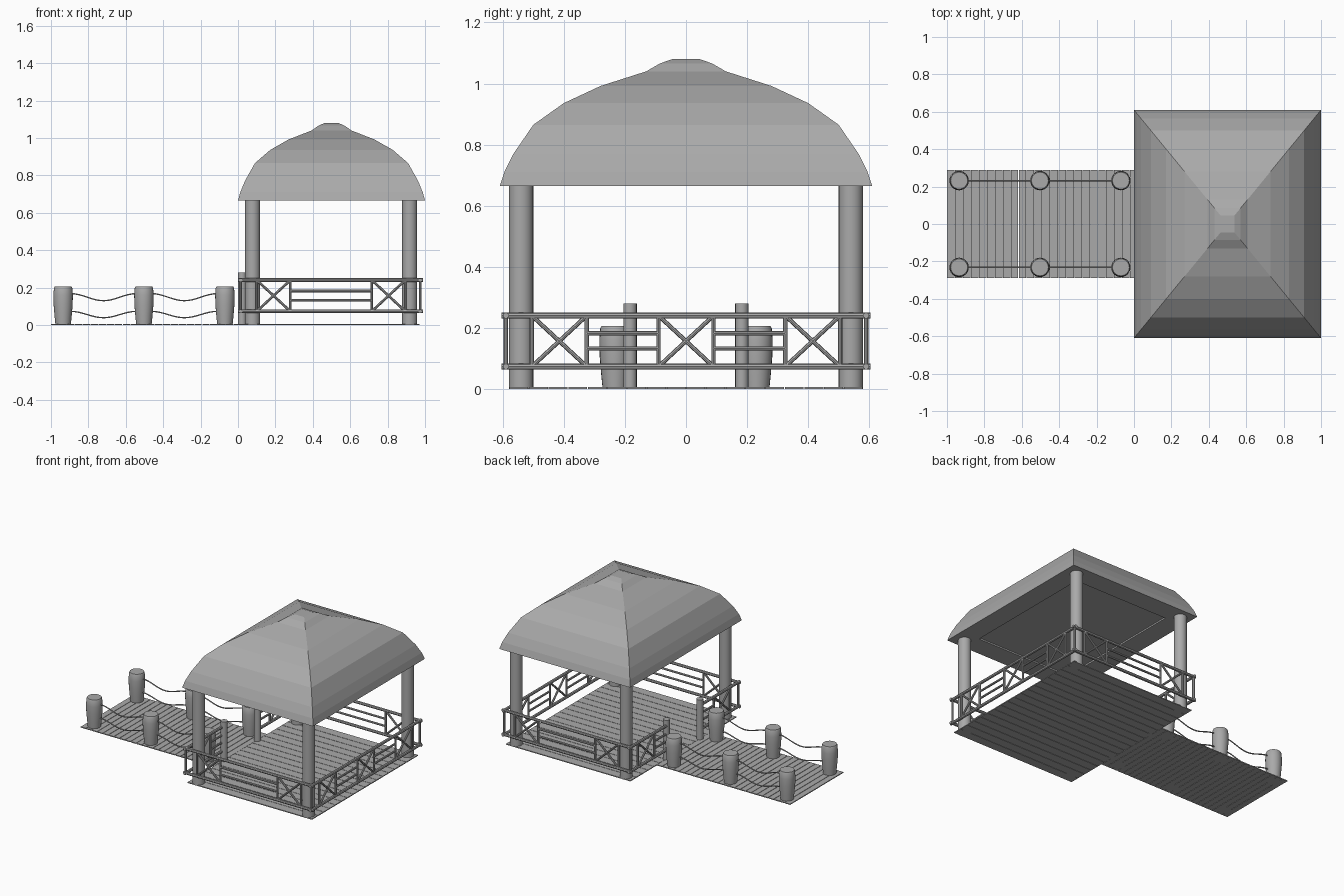
import bpy, bmesh, math
from mathutils import Vector

if "Cube" in bpy.data.objects:
    bpy.data.objects.remove(bpy.data.objects["Cube"])

grey = bpy.data.materials.new("plain_grey")
grey.use_nodes = True
grey.diffuse_color = (0.4, 0.4, 0.4, 1)
grey.node_tree.nodes["Principled BSDF"].inputs["Base Color"].default_value = (0.4, 0.4, 0.4, 1)


def finish(name, bm, smooth=False):
    mesh = bpy.data.meshes.new(name)
    bmesh.ops.recalc_face_normals(bm, faces=bm.faces)
    bm.to_mesh(mesh)
    bm.free()
    mesh.materials.append(grey)
    obj = bpy.data.objects.new(name, mesh)
    bpy.context.collection.objects.link(obj)
    if smooth:
        bpy.ops.object.select_all(action="DESELECT")
        obj.select_set(True)
        bpy.context.view_layer.objects.active = obj
        bpy.ops.object.shade_smooth_by_angle(angle=math.radians(40))
    return obj


def add_box(bm, low, high):
    low, high = Vector(low), Vector(high)
    made = bmesh.ops.create_cube(bm, size=1)
    bmesh.ops.scale(bm, vec=high - low, verts=made["verts"])
    bmesh.ops.translate(bm, vec=(low + high) / 2, verts=made["verts"])


def add_tube(bm, a, b, radius, sides=8):
    a, b = Vector(a), Vector(b)
    made = bmesh.ops.create_cone(bm, cap_ends=True, segments=sides, radius1=radius,
                                 radius2=radius, depth=(b - a).length)
    turn = (b - a).to_track_quat("Z", "Y").to_matrix()
    bmesh.ops.rotate(bm, matrix=turn, verts=made["verts"])
    bmesh.ops.translate(bm, vec=(a + b) / 2, verts=made["verts"])


def loft(bm, rings, cap_start=True, cap_end=True):
    loops = [[bm.verts.new(p) for p in ring] for ring in rings]
    n = len(loops[0])
    for low, high in zip(loops, loops[1:]):
        for i in range(n):
            j = (i + 1) % n
            bm.faces.new((low[i], low[j], high[j], high[i]))
    if cap_start:
        bm.faces.new(loops[0][::-1])
    if cap_end:
        bm.faces.new(loops[-1])


# Floor boards: pavilion boards run lengthwise, walkway boards run across
def boards(name, x0, x1, y0, y1, count, across):
    bm = bmesh.new()
    start, end = (x0, x1) if across else (y0, y1)
    step, gap = (end - start) / count, 0.0015
    for i in range(count):
        a, b = start + i * step + gap, start + (i + 1) * step - gap
        if across:
            add_box(bm, (a, y0, 0), (b, y1, 0.006))
        else:
            add_box(bm, (x0, a, 0), (x1, b, 0.006))
    finish(name, bm)


boards("pavilion_deck", 0.02, 0.97, -0.58, 0.58, 18, False)
boards("walkway_deck", -1, 0.02, -0.29, 0.29, 24, True)


# Roof: stacked rectangles with a small cap, and a recessed ceiling in the eaves
def rectangle(half_x, half_y, z):
    return [(0.5 + sx * half_x, sy * half_y, z)
            for sx, sy in ((-1, -1), (1, -1), (1, 1), (-1, 1))]


profile = [(0.61, 0.665), (0.595, 0.71), (0.565, 0.77), (0.5, 0.865), (0.4, 0.936),
           (0.28, 0.992), (0.13, 1.04), (0.085, 1.066), (0.045, 1.08)]
bm = bmesh.new()
rings = [rectangle(0.36, 0.47, 0.675), rectangle(0.36, 0.47, 0.665)]
rings += [rectangle(h * 0.5 / 0.61, h, z) for h, z in profile]
loft(bm, rings)
finish("roof", bm)

# Corner columns and entrance posts
for side, sy in (("right", -1), ("left", 1)):
    for place, x in (("inner", 0.078), ("outer", 0.918)):
        bm = bmesh.new()
        add_tube(bm, (x, sy * 0.54, 0), (x, sy * 0.54, 0.67), 0.04, 24)
        finish(f"{place}_{side}_column", bm, True)
    bm = bmesh.new()
    add_tube(bm, (0.022, sy * 0.183, 0), (0.022, sy * 0.183, 0.28), 0.022, 16)
    finish(f"{side}_entrance_post", bm, True)

# Railings: point(t, z) maps a distance along the rail to space
BOTTOM, TOP = 0.073, 0.24


def railing(name, point, start, end, crosses, slats, uprights):
    bm = bmesh.new()
    for z in (BOTTOM, TOP):
        add_tube(bm, point(start, z), point(end, z), 0.01)
    for t in uprights:
        add_tube(bm, point(t, BOTTOM), point(t, TOP), 0.007)
    for a, b in crosses:
        add_tube(bm, point(a, BOTTOM), point(b, TOP), 0.007)
        add_tube(bm, point(a, TOP), point(b, BOTTOM), 0.007)
    for a, b in slats:
        for z in (0.132, 0.182):
            add_tube(bm, point(a, z), point(b, z), 0.007)
    finish(name, bm, True)


for name, y in (("front_railing", -0.59), ("back_railing", 0.59)):
    railing(name, lambda t, z, y=y: (t, y, z), 0, 0.99,
            [(0.1, 0.28), (0.715, 0.895)], [(0.28, 0.715)],
            [0.012, 0.1, 0.28, 0.715, 0.895, 0.975])

railing("end_railing", lambda t, z: (0.975, t, z), -0.605, 0.605,
        [(-0.505, -0.325), (-0.09, 0.09), (0.325, 0.505)],
        [(-0.325, -0.09), (0.09, 0.325)],
        [s * t for s in (-1, 1) for t in (0.09, 0.325, 0.505, 0.59)])

for side, sy in (("right", -1), ("left", 1)):
    railing(f"{side}_entrance_railing", lambda t, z, s=sy: (0.015, s * t, z), 0.183, 0.605,
            [(0.325, 0.505)], [(0.183, 0.325)], [0.325, 0.505, 0.59])

# Walkway bollards with a barrel outline
BOLLARD_X = (-0.935, -0.503, -0.07)
barrel = [(0.041, 0), (0.046, 0.05), (0.051, 0.11), (0.052, 0.16), (0.049, 0.198), (0.045, 0.206)]
for side, sy in (("right", -1), ("left", 1)):
    y = sy * 0.232
    for number, x in enumerate(BOLLARD_X, 1):
        bm = bmesh.new()
        angles = [math.tau * i / 24 for i in range(24)]
        loft(bm, [[(x + r * math.cos(a), y + r * math.sin(a), z) for a in angles]
                  for r, z in barrel])
        finish(f"{side}_bollard_{number}", bm, True)

    # Sagging ropes between neighbouring bollards
    for span, (a, b) in enumerate(zip(BOLLARD_X, BOLLARD_X[1:]), 1):
        for level, high, sag in (("upper", 0.168, 0.038), ("lower", 0.073, 0.034)):
            bm = bmesh.new()
            rings = []
            for i in range(17):
                t = i / 16
                x = a + 0.04 + t * (b - a - 0.08)
                z = high - sag * (1 - math.cos(math.tau * t)) / 2
                rings.append([(x, y + 0.004 * math.cos(math.tau * k / 6),
                               z + 0.004 * math.sin(math.tau * k / 6)) for k in range(6)])
            loft(bm, rings)
            finish(f"{side}_{level}_rope_{span}", bm, True)
